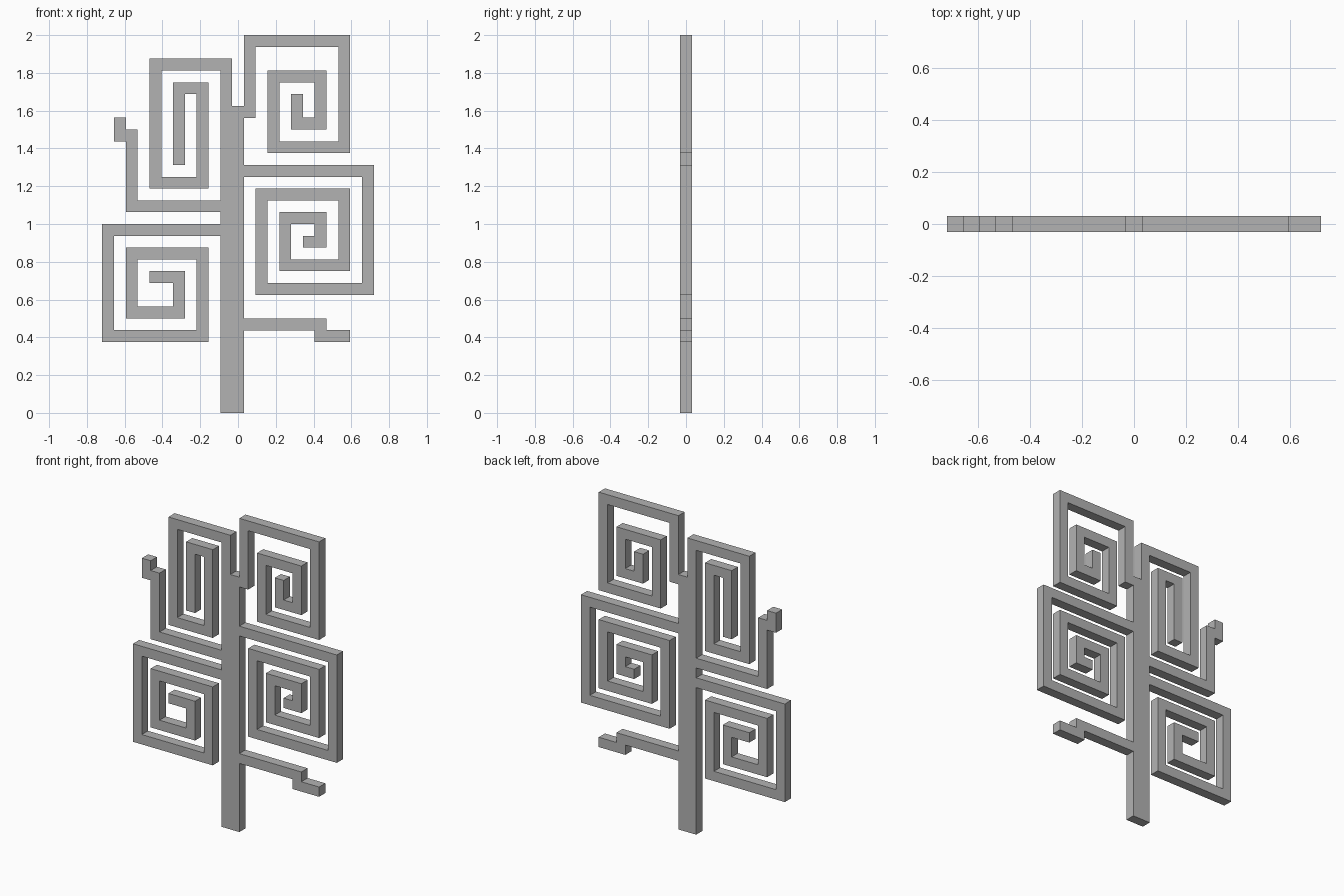
import bpy
import bmesh
from mathutils import Vector

default_cube = bpy.data.objects.get("Cube")
if default_cube:
    bpy.data.objects.remove(default_cube, do_unlink=True)

CELL = 2 / 32          # width and depth of every bar
HALF = CELL / 2

grey = bpy.data.materials.new("plain grey")
grey.use_nodes = True
GREY = (0.45, 0.45, 0.45, 1)
grey.diffuse_color = GREY
grey.node_tree.nodes["Principled BSDF"].inputs["Base Color"].default_value = GREY


def bar(name, cells, half_width=HALF):
    """Square bar along a path of (column, row) cells, with mitred corners."""
    path = [Vector(((c - 11) * CELL, (r + 0.5) * CELL)) for c, r in cells]
    dirs = [(b - a).normalized() for a, b in zip(path, path[1:])]
    path[0] -= dirs[0] * HALF
    path[-1] += dirs[-1] * HALF
    sides = [Vector((-d.y, d.x)) for d in dirs]
    mitres = [sides[0]] + [a + b for a, b in zip(sides, sides[1:])] + [sides[-1]]

    bm = bmesh.new()
    rings = []
    for p, m in zip(path, mitres):
        m = m * half_width
        corners = ((p + m, -HALF), (p - m, -HALF), (p - m, HALF), (p + m, HALF))
        rings.append([bm.verts.new((q.x, y, q.y)) for q, y in corners])
    for a, b in zip(rings, rings[1:]):
        for i in range(4):
            j = (i + 1) % 4
            bm.faces.new((a[i], a[j], b[j], b[i]))
    bm.faces.new(rings[0])
    bm.faces.new(rings[-1])
    bmesh.ops.recalc_face_normals(bm, faces=bm.faces)

    mesh = bpy.data.meshes.new(name)
    bm.to_mesh(mesh)
    bm.free()
    mesh.materials.append(grey)
    obj = bpy.data.objects.new(name, mesh)
    bpy.context.collection.objects.link(obj)
    return obj


def spiral(name, start, turns):
    """Bar given as a start cell and alternating moves such as 'R8'."""
    step = {"R": (1, 0), "L": (-1, 0), "U": (0, 1), "D": (0, -1)}
    cells = [start]
    for turn in turns.split():
        dx, dy = step[turn[0]]
        n = int(turn[1:])
        c, r = cells[-1]
        cells.append((c + dx * n, r + dy * n))
    return bar(name, cells)


# Trunk, two cells wide
bar("trunk", [(10.5, 0), (10.5, 25)], CELL)

# Curled branches on the model's left (+x)
spiral("upper_left_curl", (12, 25), "U6 R8 D9 L6 U6 R4 D4 L2 U2")
spiral("middle_left_curl", (12, 20), "R10 D10 L9 U8 R7 D6 L5 U4 R3 D2 L1")
spiral("lower_left_twig", (12, 7), "R6 D1 R2")

# Curled branches on the model's right (-x)
spiral("upper_right_curl", (10, 26), "U3 L6 D10 R4 U8 L2 D6")
spiral("middle_right_twig", (9, 17), "L7 U6 L1 U1")
spiral("lower_right_curl", (9, 15), "L9 D9 R8 U7 L6 D5 R4 U3 L2")
